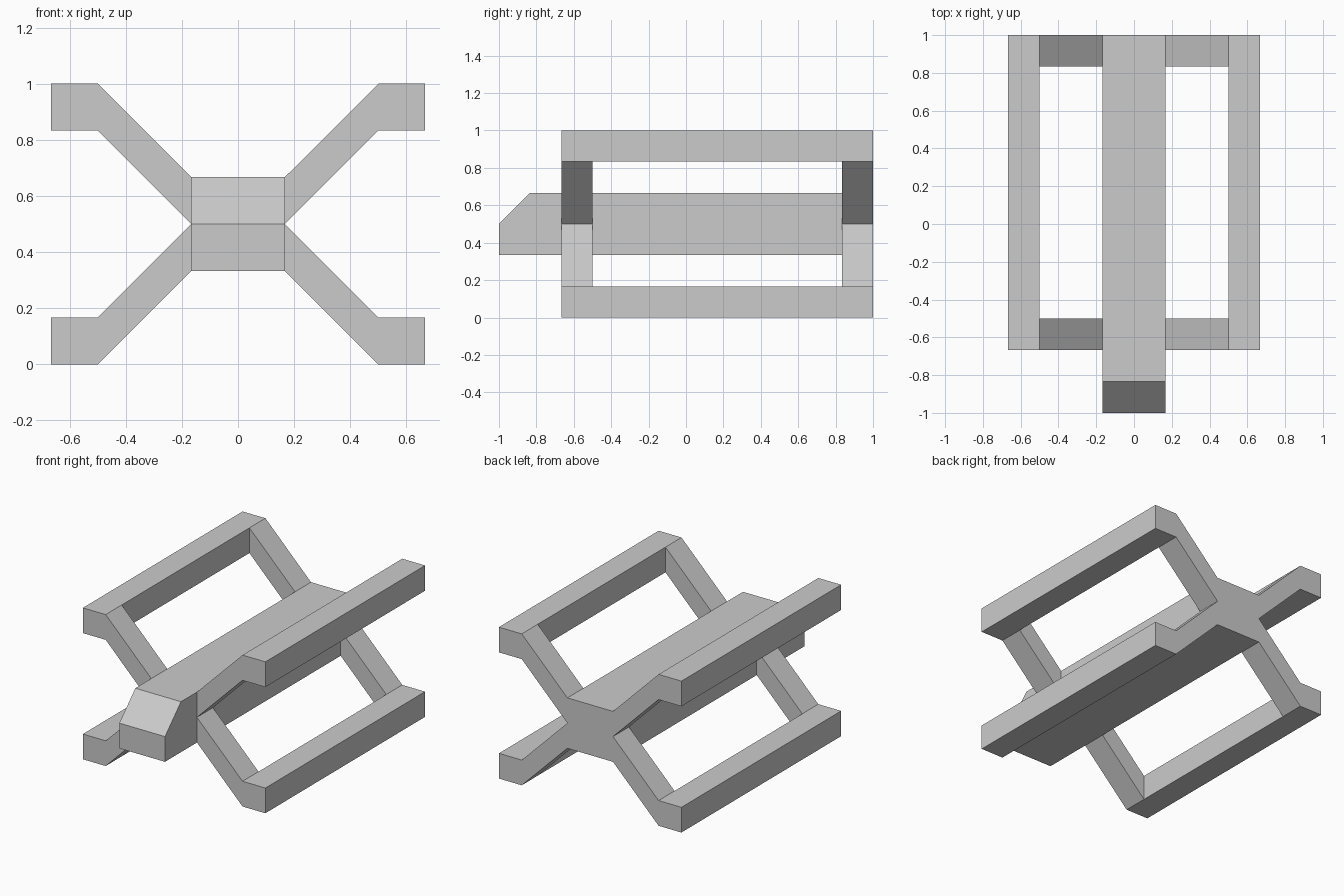
import bpy, bmesh

if "Cube" in bpy.data.objects:
    bpy.data.objects.remove(bpy.data.objects["Cube"])

U = 1 / 6  # grid module of the design


def prism(name, pts, axis, a, b):
    """Extrude a 2D profile along x (points are y,z) or y (points are x,z)."""
    def place(p, t):
        return (t, p[0], p[1]) if axis == 'X' else (p[0], t, p[1])
    bm = bmesh.new()
    face = bm.faces.new([bm.verts.new([c * U for c in place(p, a)]) for p in pts])
    ext = bmesh.ops.extrude_face_region(bm, geom=[face])
    moved = [v for v in ext['geom'] if isinstance(v, bmesh.types.BMVert)]
    step = [c * U for c in place((0, 0), b - a)]
    bmesh.ops.translate(bm, verts=moved, vec=step)
    bmesh.ops.recalc_face_normals(bm, faces=bm.faces)
    mesh = bpy.data.meshes.new(name)
    bm.to_mesh(mesh)
    bm.free()
    ob = bpy.data.objects.new(name, mesh)
    ob.location.z = 0.5  # origin on the symmetry plane
    bpy.context.collection.objects.link(ob)
    return ob


# Central hull with a sloped nose
prism("hull", [(-6, -1), (6, -1), (6, 1), (-5, 1), (-6, 0)], 'X', -1, 1)

# Bent wing panel, opened into a frame, mirrored to all four corners
wing = prism("wing_frames",
             [(1, 0), (3, 2), (4, 2), (4, 3), (3, 3), (1, 1)], 'Y', -4, 6)
window = prism("window_cutter", [(0.5, -2), (3, -2), (3, 4), (0.5, 4)], 'Y', -3, 5)
window.hide_render = True
window.hide_viewport = True
window.display_type = 'WIRE'

cut = wing.modifiers.new("window", 'BOOLEAN')
cut.operation = 'DIFFERENCE'
cut.solver = 'EXACT'
cut.object = window

mirror = wing.modifiers.new("four_corners", 'MIRROR')
mirror.use_axis = (True, False, True)
mirror.use_mirror_merge = False
